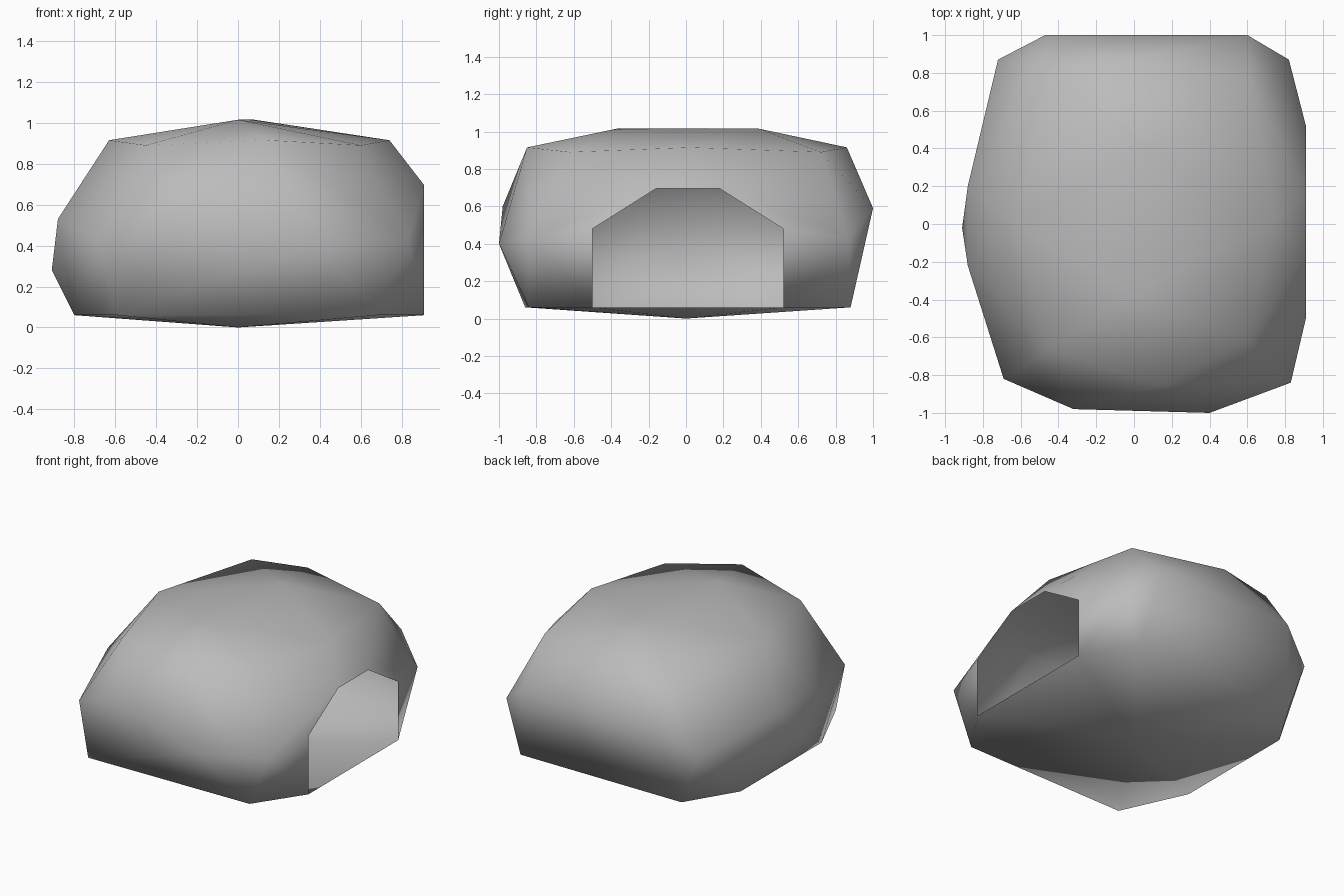
import bpy
import bmesh
from mathutils import Vector

default_cube = bpy.data.objects.get("Cube")
if default_cube:
    bpy.data.objects.remove(default_cube, do_unlink=True)


def make_material(name, colour):
    material = bpy.data.materials.new(name)
    material.use_nodes = True
    material.diffuse_color = colour
    material.node_tree.nodes["Principled BSDF"].inputs["Base Color"].default_value = colour
    return material


def ring(height, outline):
    """Lift a flat outline to one height."""
    return [Vector((x, y, height)) for x, y in outline]


stone_grey = make_material("stone grey", (0.5, 0.5, 0.5, 1.0))
DOORWAY_X = 0.91

# Floor: a shallow point below an eight-sided footprint
floor = [Vector((0, 0, 0))] + ring(0.06, [
    (DOORWAY_X, -0.5), (DOORWAY_X, 0.52), (0.7, 0.88), (-0.58, 0.88),
    (-0.8, 0.52), (-0.8, -0.4), (-0.59, -0.86), (0.68, -0.84)])

# Waist: corners, then the bulging middle of each wall
corners = ring(0.43, [(0.82, 0.87), (-0.72, 0.87), (-0.69, -0.82), (0.83, -0.84)])
back_bulge = ring(0.59, [(0.6, 1), (-0.47, 1)])
front_bulge = [Vector((0.4, -1, 0.4)), Vector((-0.32, -0.98, 0.6))]
left_out_bulge = ring(0.53, [(-0.88, -0.22), (-0.88, 0.2)]) + ring(0.28, [(-0.91, -0.02)])

# Doorway: upper part of the arch, in one flat plane
arch = ring(0.48, [(DOORWAY_X, -0.5), (DOORWAY_X, 0.52)])
arch += ring(0.695, [(DOORWAY_X, -0.16), (DOORWAY_X, 0.18)])

# Roof: shoulders rising to a short ridge
shoulders = ring(0.915, [(0.74, 0.02), (-0.63, 0), (-0.05, 0.86), (0.15, -0.85)])
shoulders += ring(0.89, [(0.62, 0.72), (-0.45, 0.8), (-0.45, -0.66), (0.6, -0.62)])
ridge = ring(1.015, [(0, -0.37), (0.08, 0.39)])

# Wrap the rings in one faceted shell
bm = bmesh.new()
for point in (floor + corners + back_bulge + front_bulge + left_out_bulge
              + arch + shoulders + ridge):
    bm.verts.new(point)
bmesh.ops.remove_doubles(bm, verts=bm.verts, dist=0.001)
bmesh.ops.convex_hull(bm, input=bm.verts)
bmesh.ops.delete(bm, geom=[v for v in bm.verts if not v.link_faces], context="VERTS")
bmesh.ops.recalc_face_normals(bm, faces=bm.faces)

# Open the doorway
doorway = [f for f in bm.faces if all(abs(v.co.x - DOORWAY_X) < 0.001 for v in f.verts)]
bmesh.ops.delete(bm, geom=doorway, context="FACES")
for face in bm.faces:
    face.smooth = True

mesh = bpy.data.meshes.new("hollow_rock")
bm.to_mesh(mesh)
bm.free()
mesh.materials.append(stone_grey)
shell = bpy.data.objects.new("hollow_rock", mesh)
bpy.context.collection.objects.link(shell)
